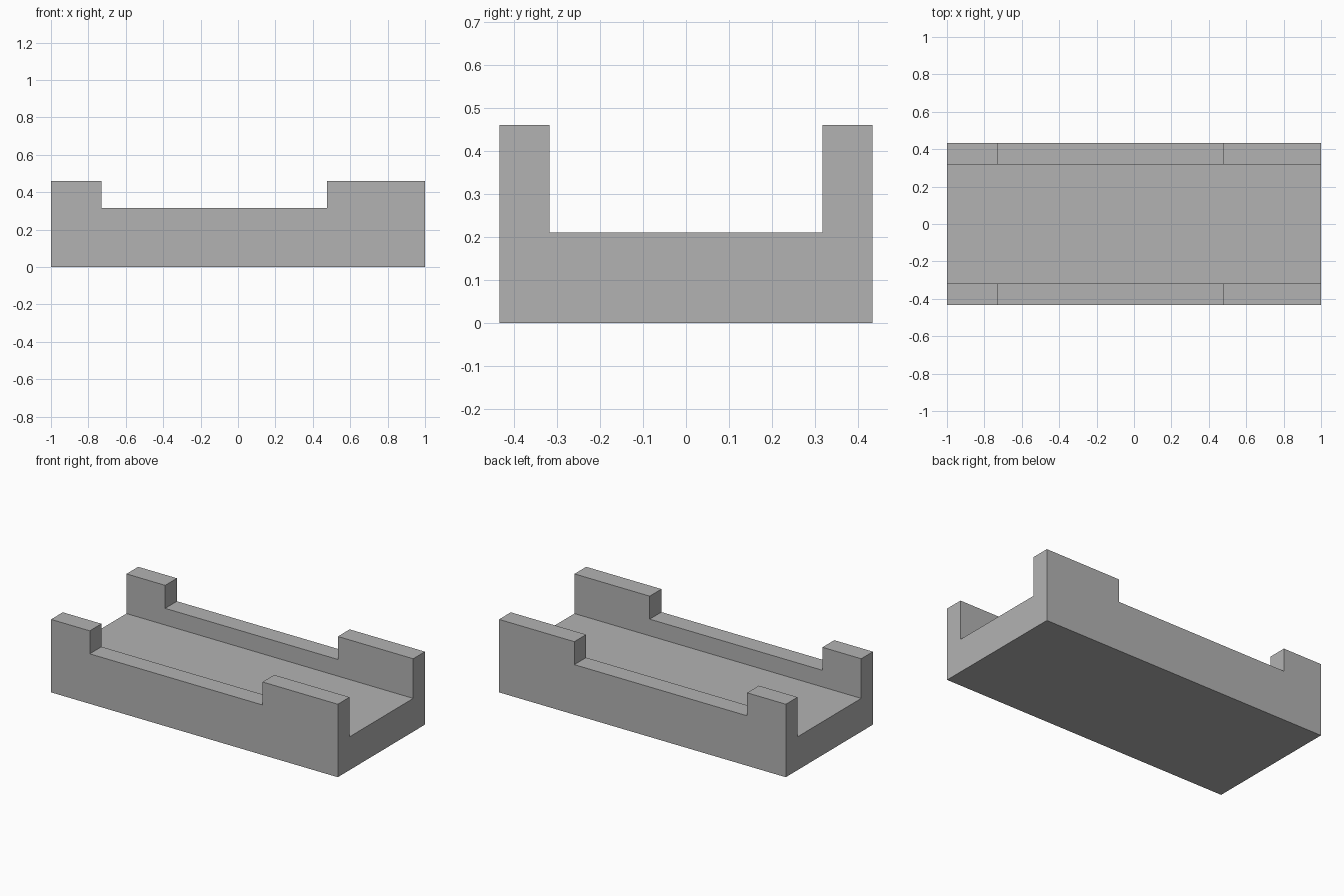
import bpy
import bmesh
from mathutils import Vector

LENGTH, WIDTH, HEIGHT = 2.0, 0.868, 0.46
INNER_HALF, FLOOR_TOP = 0.317, 0.21
NOTCH_START, NOTCH_END, NOTCH_Z = -0.73, 0.475, 0.315

default_cube = bpy.data.objects.get("Cube")
if default_cube:
    bpy.data.objects.remove(default_cube, do_unlink=True)

grey = bpy.data.materials.new("plain_grey")
grey.use_nodes = True
colour = (0.45, 0.45, 0.45, 1.0)
grey.diffuse_color = colour
grey.node_tree.nodes["Principled BSDF"].inputs["Base Color"].default_value = colour


def extruded(name, profile, x_start, x_end):
    """Solid made by sweeping a (y, z) outline along x."""
    bm = bmesh.new()
    face = bm.faces.new([bm.verts.new((x_start, y, z)) for y, z in profile])
    swept = bmesh.ops.extrude_face_region(bm, geom=[face], use_keep_orig=True)
    moved = [v for v in swept["geom"] if isinstance(v, bmesh.types.BMVert)]
    bmesh.ops.translate(bm, verts=moved, vec=Vector((x_end - x_start, 0, 0)))
    bmesh.ops.recalc_face_normals(bm, faces=bm.faces)
    mesh = bpy.data.meshes.new(name)
    bm.to_mesh(mesh)
    bm.free()
    mesh.materials.append(grey)
    obj = bpy.data.objects.new(name, mesh)
    bpy.context.collection.objects.link(obj)
    return obj


# U-shaped channel: floor with a wall along each long side
half = WIDTH / 2
right_half = [(half, 0), (half, HEIGHT), (INNER_HALF, HEIGHT), (INNER_HALF, FLOOR_TOP)]
left_half = [(-y, z) for y, z in reversed(right_half)]
channel = extruded("channel_tray", right_half + left_half, -LENGTH / 2, LENGTH / 2)

# Lowered stretch of both walls, leaving four raised corner posts
cut_top = HEIGHT + 0.2
notch_box = [(-1, NOTCH_Z), (1, NOTCH_Z), (1, cut_top), (-1, cut_top)]
cutter = extruded("wall_notch_cutter", notch_box, NOTCH_START, NOTCH_END)
cutter.hide_render = True

notch = channel.modifiers.new("wall_notch", 'BOOLEAN')
notch.operation = 'DIFFERENCE'
notch.solver = 'EXACT'
notch.object = cutter

bpy.context.view_layer.objects.active = channel
bpy.ops.object.modifier_apply(modifier=notch.name)
bpy.data.objects.remove(cutter, do_unlink=True)
